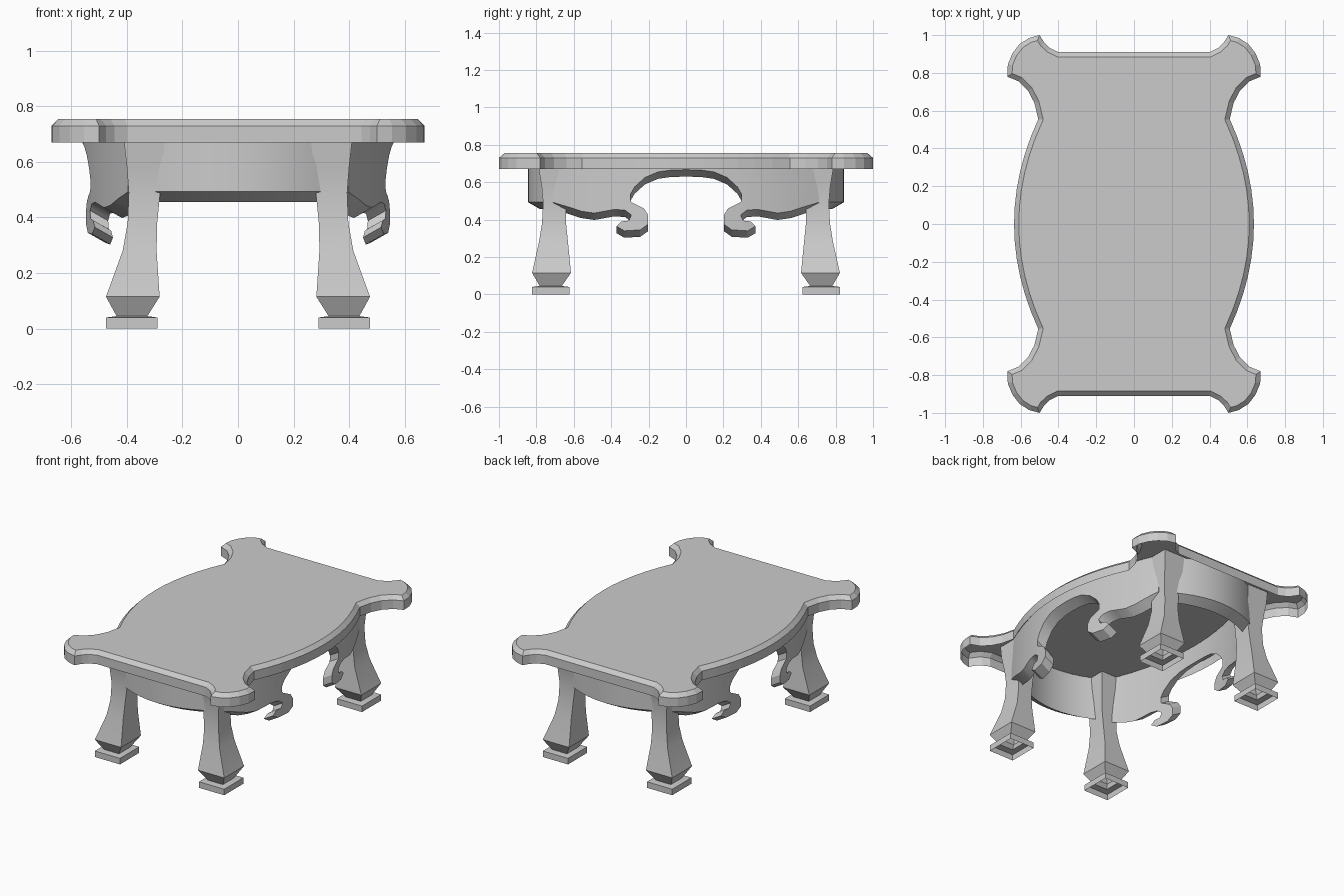
import bpy, bmesh, math

if "Cube" in bpy.data.objects:
    bpy.data.objects.remove(bpy.data.objects["Cube"])


def finish(bm, name, smooth=True):
    bmesh.ops.recalc_face_normals(bm, faces=bm.faces[:])
    me = bpy.data.meshes.new(name)
    bm.to_mesh(me)
    bm.free()
    ob = bpy.data.objects.new(name, me)
    bpy.context.collection.objects.link(ob)
    if smooth:
        bpy.ops.object.select_all(action='DESELECT')
        ob.select_set(True)
        bpy.context.view_layer.objects.active = ob
        bpy.ops.object.shade_smooth_by_angle(angle=math.radians(28))
    return ob


# Table top: one quarter outline mirrored twice, chamfered upper edge, open underneath
def table_top():
    n = 6
    k = 0.635 - 0.507
    q = [(0.635 - k * (i / n) ** 2, 0.555 * i / n) for i in range(n + 1)]
    q += [(0.527, 0.64), (0.56, 0.705), (0.61, 0.755), (0.671, 0.78),
          (0.668, 0.845), (0.643, 0.905), (0.605, 0.953), (0.555, 0.985), (0.5, 1.0),
          (0.475, 0.96), (0.445, 0.932), (0.4, 0.91)]
    half = q + [(-x, y) for x, y in reversed(q)]
    pts = half + [(x, -y) for x, y in reversed(half[1:-1])]
    bm = bmesh.new()
    base = bm.faces.new([bm.verts.new((x, y, 0.67)) for x, y in pts])
    ext = bmesh.ops.extrude_face_region(bm, geom=[base], use_keep_orig=True)
    new = ext['geom']
    bmesh.ops.translate(bm, vec=(0, 0, 0.06),
                        verts=[v for v in new if isinstance(v, bmesh.types.BMVert)])
    top = [f for f in new if isinstance(f, bmesh.types.BMFace)]
    bmesh.ops.recalc_face_normals(bm, faces=bm.faces[:])
    bmesh.ops.inset_region(bm, faces=top, thickness=0.025, depth=0.025,
                           use_even_offset=True)
    bmesh.ops.delete(bm, geom=[base], context='FACES_ONLY')
    return finish(bm, "table_top", False)


# Apron: half profile (along, height) mirrored, given thickness, then bowed in plan
def apron(name, half, out, bow, steps, angle):
    prof = half + [(-u, z) for u, z in reversed(half) if u > 0]
    bm = bmesh.new()
    outer = [bm.verts.new((0, u, z)) for u, z in prof]
    inner = [bm.verts.new((-0.065, u, z if z > 0.67 else z - 0.037)) for u, z in prof]
    bm.faces.new(outer)
    bm.faces.new(inner[::-1])
    n = len(prof)
    for i in range(n):
        j = (i + 1) % n
        bm.faces.new((outer[i], inner[i], inner[j], outer[j]))
    w = max(u for u, z in prof)
    for i in range(1, steps):
        bmesh.ops.bisect_plane(bm, geom=bm.verts[:] + bm.edges[:] + bm.faces[:], dist=1e-5,
                               plane_co=(0, -w + 2 * w * i / steps, 0), plane_no=(0, 1, 0))
    for v in bm.verts:
        v.co.x += out - bow * v.co.y ** 2
    ob = finish(bm, name)
    ob.rotation_euler.z = angle


# Leg: rectangular cross-sections lofted upward; hollow underneath
def leg(name, sx, sy):
    rings = [(0.0, 0.290, 0.475, 0.622, 0.823), (0.04, 0.290, 0.475, 0.622, 0.823),
             (0.045, 0.326, 0.437, 0.664, 0.782), (0.115, 0.282, 0.475, 0.615, 0.823),
             (0.28, 0.293, 0.415, 0.631, 0.786), (0.38, 0.291, 0.397, 0.641, 0.77),
             (0.49, 0.28, 0.393, 0.641, 0.764), (0.58, 0.273, 0.4, 0.632, 0.772),
             (0.67, 0.263, 0.41, 0.62, 0.787), (0.75, 0.258, 0.415, 0.615, 0.792)]
    bm = bmesh.new()
    prev = None
    for z, x0, x1, y0, y1 in rings:
        ring = [bm.verts.new((sx * x, sy * y, z))
                for x, y in ((x0, y0), (x1, y0), (x1, y1), (x0, y1))]
        if prev:
            for i in range(4):
                j = (i + 1) % 4
                bm.faces.new((prev[i], prev[j], ring[j], ring[i]))
        prev = ring
    bm.faces.new(prev)
    finish(bm, name)


table_top()

# Scrolled side aprons with a central arch
scroll = [(0, 0.667), (0.08, 0.665), (0.15, 0.655), (0.22, 0.625), (0.275, 0.575),
          (0.298, 0.535), (0.295, 0.495), (0.265, 0.48), (0.225, 0.46), (0.203, 0.425),
          (0.203, 0.375), (0.245, 0.345), (0.33, 0.34), (0.372, 0.365), (0.345, 0.39),
          (0.305, 0.395), (0.292, 0.425), (0.325, 0.45), (0.38, 0.455), (0.49, 0.435),
          (0.56, 0.445), (0.63, 0.468), (0.71, 0.492), (0.71, 0.75)]
apron("right_apron", scroll, 0.56, 0.325, 14, 0)
apron("left_apron", scroll, 0.56, 0.325, 14, math.pi)

# Plain bowed end aprons
plain = [(0.34, 0.493), (0.34, 0.75)]
apron("back_apron", plain, 0.845, 0.9, 10, math.pi / 2)
apron("front_apron", plain, 0.845, 0.9, 10, -math.pi / 2)

for sx, side in ((-1, "left"), (1, "right")):
    for sy, end in ((-1, "front"), (1, "back")):
        leg(f"{end}_{side}_leg", sx, sy)
